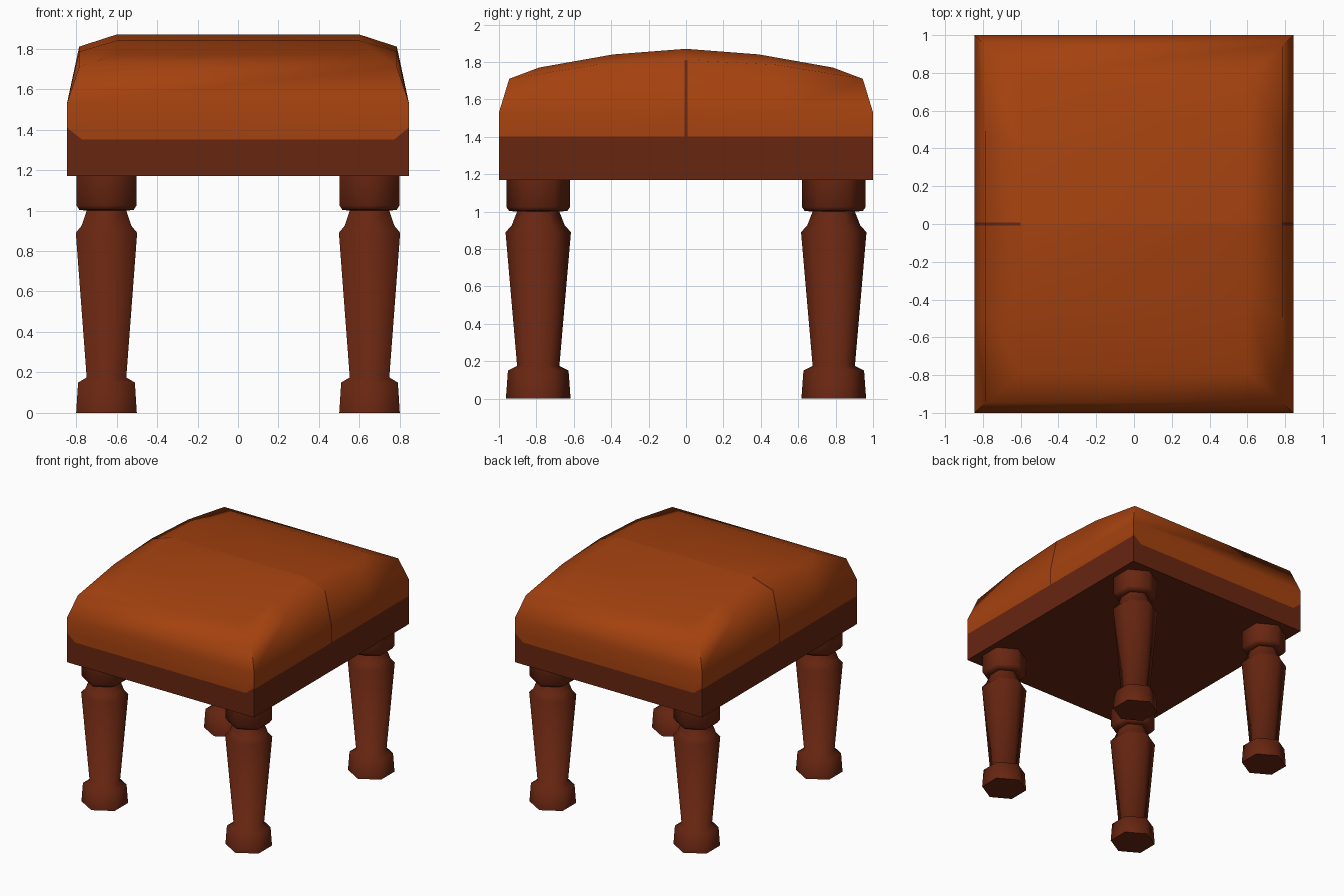
import bpy, bmesh, math
from mathutils import Vector

if "Cube" in bpy.data.objects:
    bpy.data.objects.remove(bpy.data.objects["Cube"])


def material(name, rgb):
    m = bpy.data.materials.new(name)
    m.diffuse_color = (*rgb, 1.0)
    m.use_nodes = True
    m.node_tree.nodes["Principled BSDF"].inputs["Base Color"].default_value = m.diffuse_color
    return m


FABRIC = material("orange brown fabric", (0.376, 0.054, 0.0048))
WOOD = material("dark wood", (0.138, 0.019, 0.0056))


def finish(bm, name, mats, limit=65):
    # smooth faces, with hard edges above the angle limit
    bm.normal_update()
    for f in bm.faces:
        f.smooth = True
    for e in bm.edges:
        e.smooth = e.calc_face_angle(math.pi) < math.radians(limit)
    me = bpy.data.meshes.new(name)
    bm.to_mesh(me)
    bm.free()
    for m in mats:
        me.materials.append(m)
    ob = bpy.data.objects.new(name, me)
    bpy.context.collection.objects.link(ob)
    return ob


def loft(bm, rings):
    for a, b in zip(rings, rings[1:]):
        n = len(a)
        for i in range(n):
            j = (i + 1) % n
            bm.faces.new((a[i], a[j], b[j], b[i]))


def cut(bm, co, no, test=lambda f: True):
    faces = [f for f in bm.faces if test(f)]
    geom = set(faces)
    for f in faces:
        geom.update(f.edges)
        geom.update(f.verts)
    bmesh.ops.bisect_plane(bm, geom=list(geom), dist=1e-5,
                           plane_co=co, plane_no=no)
    bm.normal_update()


# Seat: half width, y stations and heights from the end to the middle
bm = bmesh.new()
rings = []
for hx, ys, zs in [
    (0.845, (1.0, 0.5, 0.0), (1.17, 1.17, 1.17)),
    (0.845, (1.0, 0.5, 0.0), (1.53, 1.53, 1.53)),
    (0.785, (0.945, 0.48, 0.0), (1.71, 1.785, 1.81)),
    (0.60, (0.785, 0.39, 0.0), (1.77, 1.84, 1.87)),
]:
    side = [(-ys[0], zs[0]), (-ys[1], zs[1]), (0, zs[2]),
            (ys[1], zs[1]), (ys[0], zs[0])]
    pts = [(hx, y, z) for y, z in side] + [(-hx, y, z) for y, z in reversed(side)]
    rings.append([bm.verts.new(p) for p in pts])
loft(bm, rings)
top = rings[-1]
for i in range(4):
    bm.faces.new((top[i], top[i + 1], top[8 - i], top[9 - i]))
bm.faces.new(list(reversed(rings[0])))
bmesh.ops.recalc_face_normals(bm, faces=bm.faces[:])
bm.normal_update()


# Cuts for the wooden rail and the side seam
def is_end(f):
    return abs(f.normal.y) > 0.95


def is_side(f):
    return abs(f.normal.x) > 0.95 and f.calc_center_median().z < 1.54


cut(bm, (0, 0, 1.40), (0, 0, 1), is_side)
cut(bm, (0, 0, 1.35), (0, 0, 1), is_end)
ears = [(Vector((s * 0.77, 0, 1.35)), Vector((s * 0.06, 0, -0.075))) for s in (-1, 1)]
for co, no in ears:
    cut(bm, co, no, lambda f: is_end(f) and f.calc_center_median().z > 1.35)
for y in (-0.008, 0.008):
    cut(bm, (0, y, 0), (0, 1, 0),
        lambda f: abs(f.calc_center_median().x) > 0.61)

# Wood on the rail, its raised corners, the underside and the seam
for f in bm.faces:
    c = f.calc_center_median()
    if is_end(f):
        wood = c.z < 1.35 or any((c - co).dot(no) > 0 for co, no in ears)
    else:
        wood = c.z < 1.40
    seam = abs(c.y) < 0.008 and (c.x > 0.79 or c.x < -0.61)
    f.material_index = 1 if wood or seam else 0
finish(bm, "seat", [FABRIC, WOOD])

# Legs: six-sided turned profile (radius, z)
PROFILE = [(0.173, 0.0), (0.162, 0.15), (0.113, 0.175), (0.175, 0.89),
           (0.142, 0.925), (0.113, 1.0), (0.155, 1.003), (0.171, 1.025),
           (0.171, 1.172)]


def leg(name, x, y):
    bm = bmesh.new()
    rings = []
    for r, z in PROFILE:
        angles = [math.radians(30 + 60 * k) for k in range(6)]
        rings.append([bm.verts.new((x + r * math.cos(a), y + r * math.sin(a), z))
                      for a in angles])
    loft(bm, rings)
    bm.faces.new(list(reversed(rings[0])))
    bm.faces.new(rings[-1])
    finish(bm, name, [WOOD])


for sx, xn in ((-1, "left"), (1, "right")):
    for sy, yn in ((-1, "front"), (1, "back")):
        leg(f"{yn}_{xn}_leg", sx * 0.65, sy * 0.79)
